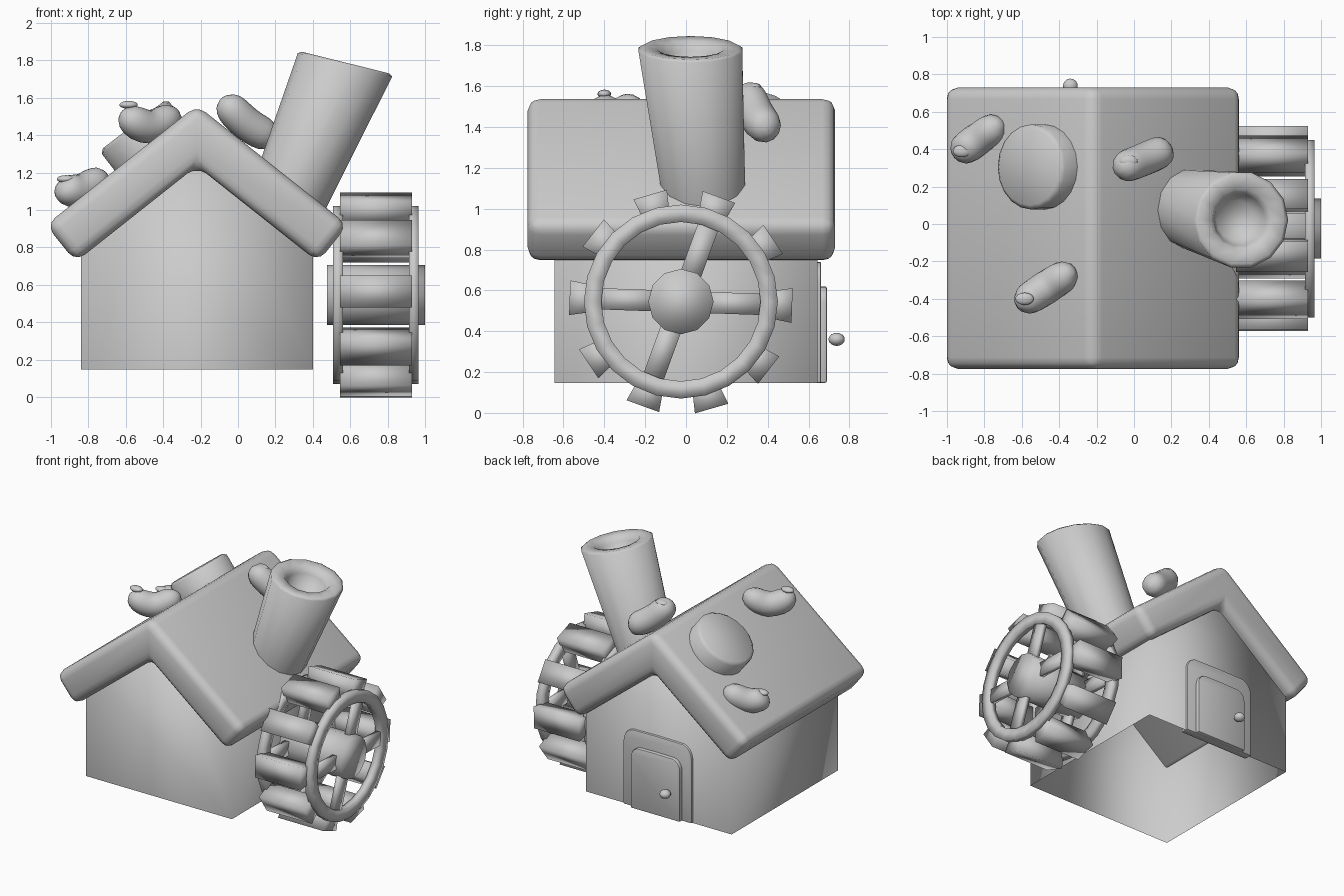
import bpy, bmesh, math
from mathutils import Vector, Matrix

cube = bpy.data.objects.get("Cube")
if cube:
    bpy.data.objects.remove(cube, do_unlink=True)

grey = bpy.data.materials.new("plain grey")
grey.use_nodes = True
COLOUR = (0.6, 0.6, 0.6, 1)
grey.diffuse_color = COLOUR
grey.node_tree.nodes["Principled BSDF"].inputs["Base Color"].default_value = COLOUR


def finish(name, bm, smooth=40, bevel=0, segments=3):
    """Turn a bmesh into a named, shaded object."""
    bmesh.ops.recalc_face_normals(bm, faces=bm.faces)
    mesh = bpy.data.meshes.new(name)
    bm.to_mesh(mesh)
    bm.free()
    mesh.materials.append(grey)
    ob = bpy.data.objects.new(name, mesh)
    bpy.context.collection.objects.link(ob)
    bpy.ops.object.select_all(action='DESELECT')
    ob.select_set(True)
    bpy.context.view_layer.objects.active = ob
    if bevel:
        mod = ob.modifiers.new("round", 'BEVEL')
        mod.width, mod.segments = bevel, segments
        mod.limit_method, mod.angle_limit = 'ANGLE', math.radians(35)
        bpy.ops.object.modifier_apply(modifier=mod.name)
    if smooth >= 180:
        bpy.ops.object.shade_smooth()
    else:
        bpy.ops.object.shade_smooth_by_angle(angle=math.radians(smooth))


def prism(outline, y0, y1):
    """Extrude an (x, z) outline along y."""
    bm = bmesh.new()
    face = bm.faces.new([bm.verts.new((x, y0, z)) for x, z in outline])
    new = bmesh.ops.extrude_face_region(bm, geom=[face])["geom"]
    verts = [v for v in new if isinstance(v, bmesh.types.BMVert)]
    bmesh.ops.translate(bm, verts=verts, vec=(0, y1 - y0, 0))
    return bm


def loft(rings, sides, closed=False):
    """Skin round rings given as (centre, normal, radius); closed joins last to first."""
    bm = bmesh.new()
    loops = []
    for centre, normal, radius in rings:
        n = Vector(normal).normalized()
        u = Vector((0, 1, 0)).cross(n).normalized()
        v = n.cross(u)
        angles = [math.tau * i / sides for i in range(sides)]
        loops.append([bm.verts.new(Vector(centre) + radius * (u * math.cos(a) + v * math.sin(a)))
                      for a in angles])
    followers = loops[1:] + loops[:1] if closed else loops[1:]
    for a, b in zip(loops, followers):
        for i in range(sides):
            j = (i + 1) % sides
            bm.faces.new((a[i], a[j], b[j], b[i]))
    if not closed:
        bm.faces.new(loops[0])
        bm.faces.new(loops[-1])
    return bm


def ball(name, centre, radius, scale=(1, 1, 1)):
    bm = bmesh.new()
    bmesh.ops.create_uvsphere(bm, u_segments=14, v_segments=9, radius=radius,
                              matrix=Matrix.Translation(centre) @ Matrix.Diagonal((*scale, 1)))
    finish(name, bm, 180)


# House walls: a gabled shell, open underneath
RIDGE, FOOT = -0.22, 0.147
walls = prism([(-0.84, FOOT), (0.40, FOOT), (0.40, 0.99), (RIDGE, 1.45), (-0.84, 0.99)], -0.645, 0.645)
floor = [f for f in walls.faces if f.calc_center_median().z < FOOT + 0.01]
bmesh.ops.delete(walls, geom=floor, context='FACES_ONLY')
finish("house_walls", walls, 100)

# Thick rounded roof
half = [(0.807, 0.92), (0.648, 0.722)]
roof = [(RIDGE, 1.56)] + [(RIDGE + x, z) for x, z in half] + [(RIDGE, 1.235)]
roof += [(RIDGE - x, z) for x, z in reversed(half)]
finish("roof", prism(roof, -0.775, 0.73), 50, 0.062)


# Back door: frame, panel and knob
def arch(half_width, top, corner):
    points = [(RIDGE + half_width, FOOT)]
    for k in range(13):
        a = math.pi * k / 12
        side = (k < 6) - (k > 6)
        points.append((RIDGE + side * (half_width - corner) + corner * math.cos(a),
                       top - corner + corner * math.sin(a)))
    return points + [(RIDGE - half_width, FOOT)]


finish("door_frame", prism(arch(0.29, 0.74, 0.10), 0.60, 0.662), 40, 0.008, 2)
finish("door", prism(arch(0.21, 0.62, 0.08), 0.64, 0.69), 40, 0.01, 2)
ball("door_knob", (-0.34, 0.738, 0.36), 0.04, (1, 1, 0.8))

# Leaning chimney with a bowl-shaped mouth
top, lean = Vector((0.575, 0.022, 1.788)), Vector((0.24, 0, 0.97))
chimney = loft([((0.22, 0.10, 0.95), (0.4, -0.09, 0.9), 0.198),
                (top - lean * 0.012, lean, 0.26),
                (top, lean, 0.24),
                (top - lean * 0.005, lean, 0.165),
                (top - lean * 0.05, lean, 0.14),
                (top - lean * 0.14, lean, 0.105)], 14)
finish("chimney", chimney, 75)

# Round drum on the left slope
slope = Vector((-0.61, 0, 0.79))
drum_top = Vector((-0.56, 0.305, 1.455))
drum = loft([(drum_top - slope * 0.22, slope, 0.228),
             (drum_top - slope * 0.02, slope, 0.228),
             (drum_top, slope, 0.205)], 20)
finish("roof_drum", drum, 60)


# Bean-shaped lumps on the roof: a bent round-ended tube with a small nub
def bean(name, start, middle, end, radius, nub):
    p0, p1, p2 = Vector(start), Vector(middle), Vector(end)
    ctrl = 2 * p1 - (p0 + p2) / 2
    rings, steps = [], 14
    for k in range(steps + 1):
        s = -math.cos(math.pi * k / steps)
        t = (s + 1) / 2
        centre = p0 * (1 - t) ** 2 + ctrl * 2 * t * (1 - t) + p2 * t * t
        tangent = (ctrl - p0) * (1 - t) + (p2 - ctrl) * t
        rings.append((centre, tangent, radius * max(0.04, 1 - abs(s) ** 5) ** 0.5))
    finish(name, loft(rings, 12), 180)
    ball(name + "_nub", nub, 0.042, (1.2, 0.8, 0.5))


bean("lower_bean", (-0.95, 0.37, 1.14), (-0.84, 0.45, 1.105), (-0.715, 0.54, 1.20), 0.088, (-0.92, 0.39, 1.165))
bean("front_bean", (-0.61, -0.43, 1.53), (-0.47, -0.34, 1.445), (-0.335, -0.25, 1.54), 0.09, (-0.585, -0.40, 1.562))
bean("ridge_bean", (-0.08, 0.295, 1.60), (0.05, 0.345, 1.46), (0.20, 0.41, 1.385), 0.09, (-0.03, 0.335, 1.595))

# Water wheel, turning about an axle along x
HUB = Vector((0, -0.025, 0.545))


def radial_block(bm, angle, x0, x1, r0, r1, w0, w1):
    """Add a block from radius r0 to r1, half-widths w0 to w1."""
    turn = Matrix.Rotation(angle, 4, 'X')
    corners = [(x, r, w * s) for x in (x0, x1) for r, w in ((r0, w0), (r1, w1)) for s in (-1, 1)]
    v = [bm.verts.new(HUB + turn @ Vector(c)) for c in corners]
    for quad in ("0132", "4576", "0154", "2376", "0264", "1375"):
        bm.faces.new([v[int(i)] for i in quad])


def wheel_ring(x, radius):
    return HUB + Vector((x, 0, 0)), (1, 0, 0), radius


START = math.radians(-2)
STEP = math.tau / 10

paddles = bmesh.new()
for k in range(10):
    radial_block(paddles, START + k * STEP, 0.545, 0.93, 0.40, 0.545, 0.06, 0.085)
finish("wheel_paddles", paddles, 180)

for name, x0, x1 in (("inner", 0.508, 0.562), ("outer", 0.915, 0.966)):
    rim = loft([wheel_ring(x0, 0.39), wheel_ring(x0, 0.475),
                wheel_ring(x1, 0.475), wheel_ring(x1, 0.39)], 24, closed=True)
    finish(name + "_wheel_rim", rim, 180)
    spokes = bmesh.new()
    for k in (0, 2, 5, 7):
        radial_block(spokes, START + k * STEP, x0 + 0.008, x1 - 0.008, 0.1, 0.40, 0.052, 0.052)
    finish(name + "_wheel_spokes", spokes, 180)

axle = loft([wheel_ring(0.477, 0.16), wheel_ring(1.0, 0.16)], 12)
finish("wheel_axle", axle, 180)
